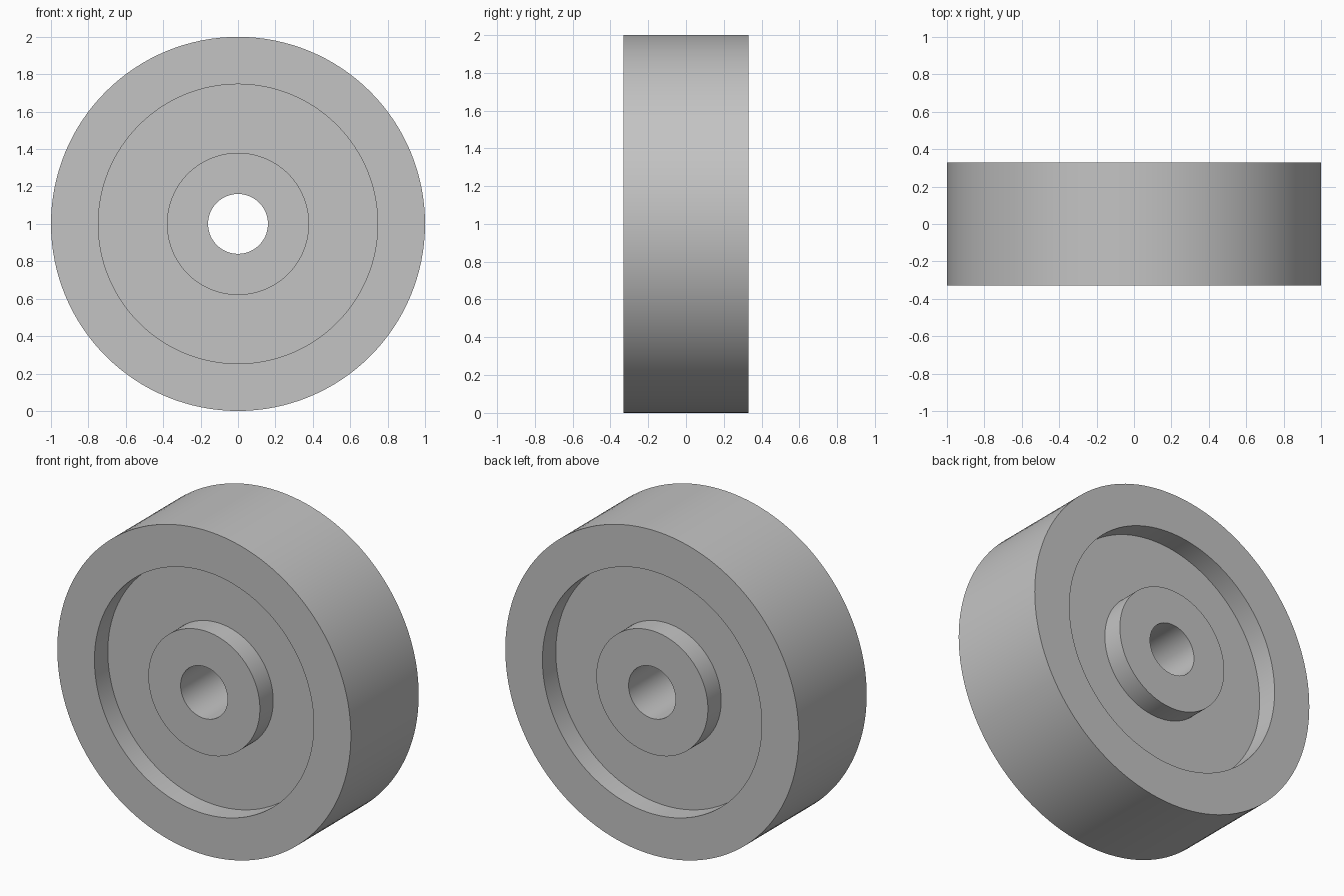
import bpy, bmesh, math
from mathutils import Matrix, Vector

cube = bpy.data.objects.get("Cube")
if cube:
    bpy.data.objects.remove(cube, do_unlink=True)

SEGMENTS = 128
HALF_WIDTH, FLOOR = 0.33, 0.20
BORE, HUB, RIM_INNER, RIM_OUTER = 0.16, 0.38, 0.747, 1.0

# Plain grey material
grey = bpy.data.materials.new("plain_grey")
grey.use_nodes = True
colour = (0.55, 0.55, 0.55, 1)
grey.diffuse_color = colour
grey.node_tree.nodes["Principled BSDF"].inputs["Base Color"].default_value = colour

# Half cross-section as (radius, depth), mirrored for the back
front = [(BORE, -HALF_WIDTH), (HUB, -HALF_WIDTH), (HUB, -FLOOR),
         (RIM_INNER, -FLOOR), (RIM_INNER, -HALF_WIDTH), (RIM_OUTER, -HALF_WIDTH)]
profile = front + [(r, -y) for r, y in reversed(front)]

# Wheel: closed section spun about the axle
bm = bmesh.new()
verts = [bm.verts.new((r, y, 0)) for r, y in profile]
edges = [bm.edges.new((v, verts[(i + 1) % len(verts)])) for i, v in enumerate(verts)]
bmesh.ops.spin(bm, geom=verts + edges, cent=(0, 0, 0), axis=(0, 1, 0),
               angle=math.tau, steps=SEGMENTS, use_merge=True)
bmesh.ops.remove_doubles(bm, verts=bm.verts, dist=0.0001)
bmesh.ops.recalc_face_normals(bm, faces=bm.faces)
mesh = bpy.data.meshes.new("wheel")
bm.to_mesh(mesh)
bm.free()
mesh.materials.append(grey)

wheel = bpy.data.objects.new("wheel", mesh)
wheel.location.z = RIM_OUTER
bpy.context.collection.objects.link(wheel)

# Smooth round walls with crisp rims
bpy.ops.object.select_all(action='DESELECT')
wheel.select_set(True)
bpy.context.view_layer.objects.active = wheel
bpy.ops.object.shade_smooth_by_angle(angle=math.radians(30))
